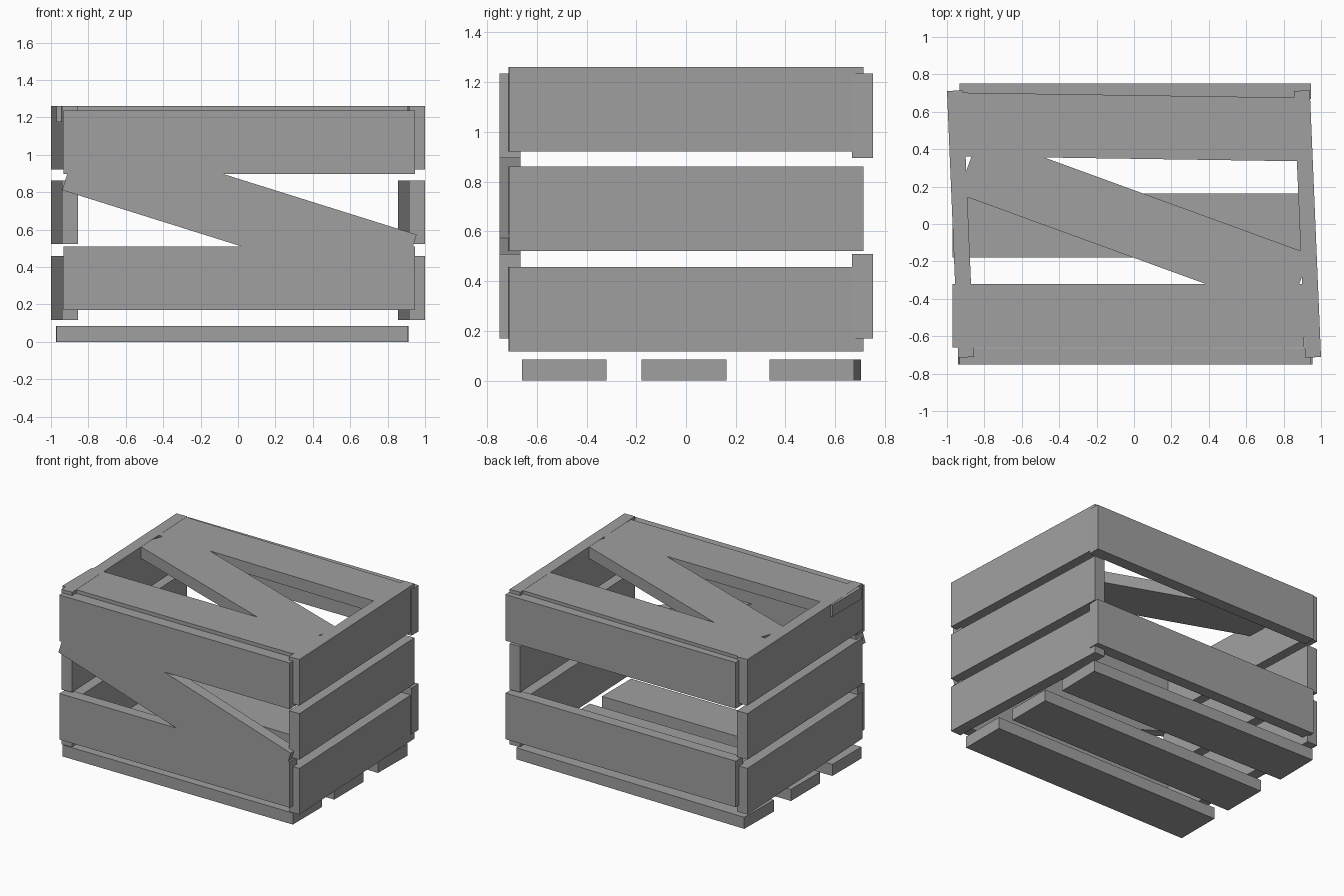
import bpy
from math import radians
from mathutils import Euler

default_cube = bpy.data.objects.get("Cube")
if default_cube:
    bpy.data.objects.remove(default_cube)

LONG, SHORT, WIDTH, THICK = 1.88, 1.427, 0.34, 0.085

# Plain grey wood
wood = bpy.data.materials.new("grey_wood")
wood.use_nodes = True
colour = (0.35, 0.35, 0.35, 1)
wood.diffuse_color = colour
wood.node_tree.nodes["Principled BSDF"].inputs["Base Color"].default_value = colour


def plank(name, centre, size, axis="Z", degrees=0):
    """A box board, turned about one axis through its centre."""
    bpy.ops.mesh.primitive_cube_add(size=1, location=centre)
    board = bpy.context.object
    board.name = name
    board.scale = size
    angle = radians(degrees)
    board.rotation_euler = Euler([angle if a == axis else 0 for a in "XYZ"])
    board.data.materials.append(wood)


FLAT = (LONG, WIDTH, THICK)
UPRIGHT = (LONG, THICK, WIDTH)
SIDE = (THICK, SHORT, WIDTH)

# Base slats and lid slats, the rear ones slightly askew
for level, z in (("base", 0.0425), ("lid", 1.2175)):
    plank(level + "_front_slat", (-0.03, -0.49, z), FLAT)
    plank(level + "_back_slat", (-0.03, 0.519, z), FLAT, "Z", -0.85)
plank("base_middle_slat", (-0.03, -0.008, 0.0425), FLAT)
plank("lid_diagonal_brace", (0, 0, 1.2175), FLAT, "Z", -20)

# Side boards, three on each side, leaning a little out of square
for side, x in (("left", 0.9275), ("right", -0.9275)):
    for row, z in (("lower", 0.288), ("middle", 0.692), ("upper", 1.091)):
        plank(f"{side}_{row}_board", (x, 0, z), SIDE, "Z", 2.4)

# Front and back boards, with a diagonal brace on the front
for face, y in (("front", -0.708), ("back", 0.71)):
    for row, z in (("lower", 0.339), ("upper", 1.066)):
        plank(f"{face}_{row}_board", (0.0075, y, z), UPRIGHT)
plank("front_diagonal_brace", (0.0075, -0.708, 0.692), UPRIGHT, "Y", 17.4)
